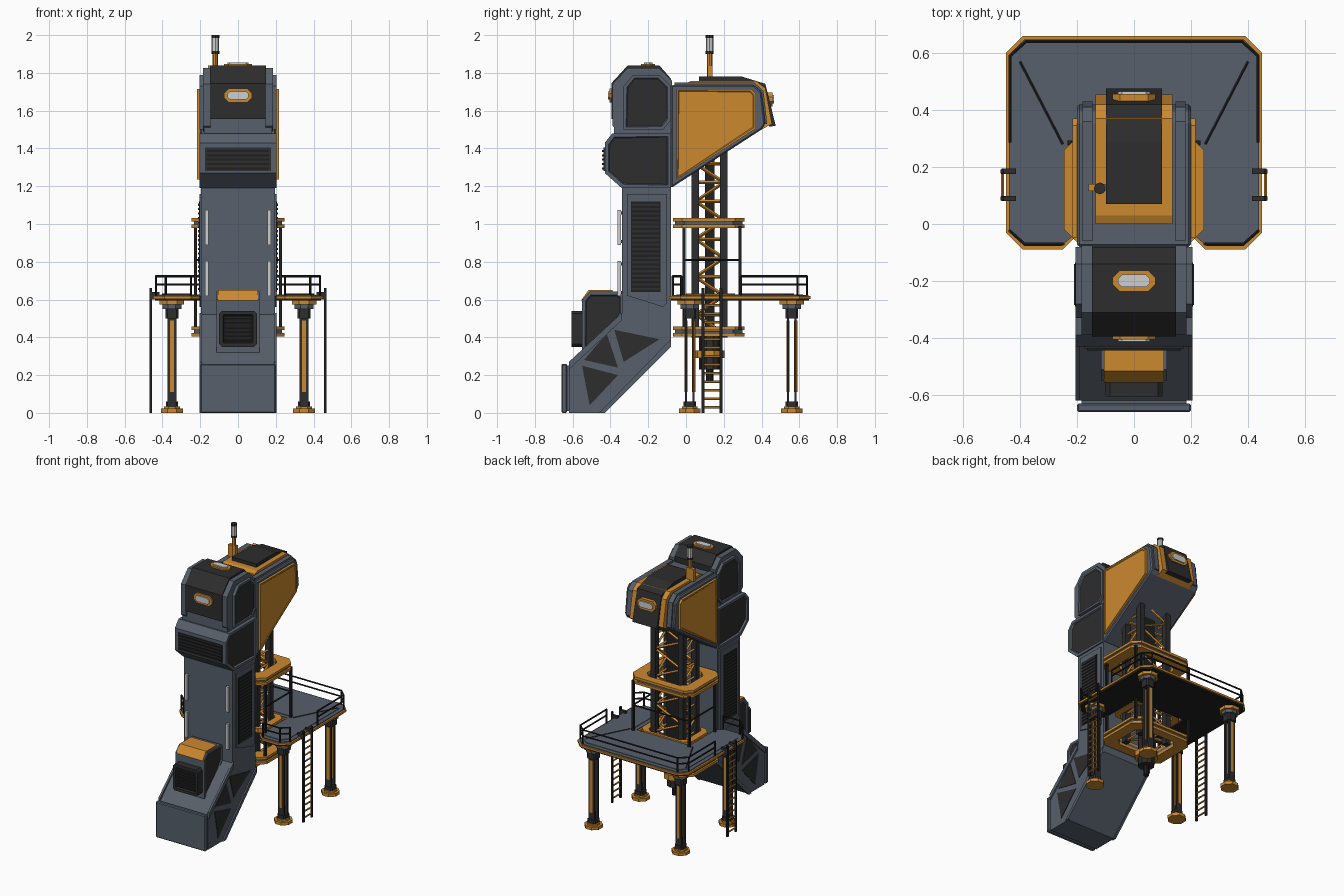
import bpy, bmesh, math
from mathutils import Vector

if "Cube" in bpy.data.objects:
    bpy.data.objects.remove(bpy.data.objects["Cube"])

def mat(name, r, g, b):
    m = bpy.data.materials.new(name)
    m.diffuse_color = (r, g, b, 1)
    m.use_nodes = True
    m.node_tree.nodes["Principled BSDF"].inputs["Base Color"].default_value = m.diffuse_color
    return m

GRAY = mat("slate gray", .095, .115, .145)
DARK = mat("charcoal", .026, .026, .027)
BLACK = mat("black steel", .014, .014, .015)
ORANGE = mat("safety orange", .60, .25, .028)
WHITE = mat("lamp white", .62, .62, .62)

def finish(name, bm, mats, bev=0):
    bmesh.ops.recalc_face_normals(bm, faces=bm.faces)
    me = bpy.data.meshes.new(name)
    bm.to_mesh(me)
    bm.free()
    for m in mats:
        me.materials.append(m)
    ob = bpy.data.objects.new(name, me)
    bpy.context.collection.objects.link(ob)
    if bev:
        mod = ob.modifiers.new("bevel", 'BEVEL')
        mod.width, mod.segments, mod.limit_method = bev, 1, 'ANGLE'
    return ob

def place(axis, u, v, t):
    return {'x': (t, u, v), 'y': (u, t, v), 'z': (u, v, t)}[axis]

def prism(name, pts, axis, a, b, m, bev=0, panel=None):
    """Extruded outline; panel=(margin, depth, material) recesses both end caps."""
    bm = bmesh.new()
    lo = [bm.verts.new(place(axis, u, v, a)) for u, v in pts]
    hi = [bm.verts.new(place(axis, u, v, b)) for u, v in pts]
    n = len(pts)
    caps = [bm.faces.new(lo), bm.faces.new(hi)]
    for i in range(n):
        bm.faces.new((lo[i], lo[(i + 1) % n], hi[(i + 1) % n], hi[i]))
    bmesh.ops.recalc_face_normals(bm, faces=bm.faces)
    if panel:
        bmesh.ops.inset_individual(bm, faces=caps, thickness=panel[0], depth=0)
        bmesh.ops.inset_individual(bm, faces=caps, thickness=.006, depth=-panel[1])
        for f in caps:
            f.material_index = 1
    return finish(name, bm, [m] + ([panel[2]] if panel else []), bev)

def both(name, pts, a, b, m, **k):
    for s, side in ((-1, "left"), (1, "right")):
        prism(f"{name}_{side}", pts, 'x', s * a, s * b, m, **k)

def rect(u0, u1, v0, v1, c=0):
    if not c:
        return [(u0, v0), (u1, v0), (u1, v1), (u0, v1)]
    return [(u0 + c, v0), (u1 - c, v0), (u1, v0 + c), (u1, v1 - c),
            (u1 - c, v1), (u0 + c, v1), (u0, v1 - c), (u0, v0 + c)]

def box(name, x0, x1, y0, y1, z0, z1, m, bev=0):
    return prism(name, rect(x0, x1, y0, y1), 'z', z0, z1, m, bev)

def rods(name, segs, r, m, n=6):
    bm = bmesh.new()
    for p, q in segs:
        p, q = Vector(p), Vector(q)
        d = q - p
        mx = d.to_track_quat('Z', 'Y').to_matrix().to_4x4()
        mx.translation = (p + q) / 2
        bmesh.ops.create_cone(bm, cap_ends=True, segments=n, radius1=r, radius2=r,
                              depth=d.length, matrix=mx)
    return finish(name, bm, [m])

def ring(name, outer, inner, z0, z1, m):
    bm = bmesh.new()
    L = [[bm.verts.new((x, y, z)) for x, y in p]
         for p, z in ((outer, z0), (outer, z1), (inner, z1), (inner, z0))]
    for k in range(4):
        for i in range(8):
            j = (i + 1) % 8
            bm.faces.new((L[k][i], L[k][j], L[(k + 1) % 4][j], L[(k + 1) % 4][i]))
    return finish(name, bm, [m])

def lamp(name, axis, u, v, a, b):
    s = .008 if b > a else -.008
    prism(name + "_frame", rect(u - .075, u + .075, v - .037, v + .037, .025), axis, a, b, ORANGE)
    prism(name + "_lens", rect(u - .056, u + .056, v - .022, v + .022, .014), axis, b, b + s, WHITE)

# --- Tower: leaning foot and upright body
prism("tower_body", [(-.62, 0), (-.44, 0), (-.08, .36), (-.08, 1.2), (-.34, 1.2), (-.34, .52), (-.62, .25)],
      'x', -.195, .195, GRAY)
box("foot_plate", -.2, .2, -.66, -.63, 0, .26, GRAY, .006)
box("foot_collar", -.185, .185, -.635, -.6, .01, .25, GRAY)
for i, t in enumerate([[(-.38, .44), (-.14, .39), (-.33, .27)],
                       [(-.42, .42), (-.54, .28), (-.36, .24)],
                       [(-.55, .25), (-.36, .2), (-.51, .04)]]):
    both(f"truss_recess_{i}", t, .195, .1985, DARK)
# raised edge ribs on the lean
both("lean_rib_low", [(-.46, 0), (-.43, 0), (-.08, .35), (-.08, .39)], .19, .205, GRAY)
both("lean_rib_high", [(-.62, .23), (-.62, .27), (-.34, .53), (-.34, .49)], .19, .205, GRAY)
# side louvers
both("louver_frame", [(-.31, .62), (-.12, .56), (-.1, .58), (-.1, 1.16), (-.31, 1.16)], .19, .205, GRAY)
both("louver_back", rect(-.29, -.135, .64, 1.12), .2, .207, BLACK)
for i in range(20):
    z = .65 + i * .0235
    both(f"louver_slat_{i}", rect(-.285, -.14, z, z + .012), .2, .211, DARK)
# front grab handles
for s in (-1, 1):
    for z in (.62, .89):
        box("grab_handle", s * .165 - .01, s * .165 + .01, -.362, -.345, z, z + .185, WHITE)
        for dz in (.01, .16):
            box("handle_mount", s * .165 - .008, s * .165 + .008, -.35, -.335, z + dz, z + dz + .015, DARK)

# --- Front equipment cabinet
prism("cabinet", [(-.55, .32), (-.55, .6), (-.51, .642), (-.36, .642), (-.33, .62), (-.33, .52), (-.5, .28)],
      'x', -.115, .115, GRAY, panel=(.018, .008, DARK))
prism("cabinet_hood", [(-.556, .595), (-.516, .65), (-.39, .65), (-.39, .63), (-.50, .63), (-.54, .595)],
      'x', -.105, .105, ORANGE)
prism("cabinet_vent", rect(-.1, .1, .35, .54, .015), 'y', -.54, -.605, DARK, panel=(.022, .012, BLACK))
for i in range(6):
    box("vent_slat", -.07, .07, -.601, -.59, .382 + i * .022, .39 + i * .022, DARK)

# --- Upper tower blocks
prism("shoulder_block", [(-.34, 1.19), (-.43, 1.27), (-.43, 1.43), (-.39, 1.48), (-.08, 1.48), (-.08, 1.19)],
      'x', -.205, .205, GRAY, panel=(.022, .012, DARK))
box("shoulder_vent", -.175, .175, -.437, -.42, 1.28, 1.405, DARK)
for i in range(5):
    box("shoulder_slat", -.165, .165, -.444, -.43, 1.289 + i * .023, 1.3 + i * .023, BLACK)
box("neck_block", -.18, .18, -.38, -.08, 1.47, 1.56, GRAY)
cheek = [(-.39, 1.52), (-.39, 1.74), (-.31, 1.825), (-.14, 1.825), (-.075, 1.76), (-.075, 1.51), (-.1, 1.49), (-.36, 1.49)]
both("top_cheek", [(y, z) for y, z in cheek], .145, .185, GRAY)
both("top_side_panel", [(-.33, 1.50), (-.33, 1.73), (-.28, 1.79), (-.14, 1.79), (-.08, 1.73), (-.08, 1.55), (-.12, 1.50)],
     .18, .205, GRAY, panel=(.018, .006, DARK))
prism("top_cowl", [(-.395, 1.555), (-.395, 1.745), (-.31, 1.838), (-.14, 1.838), (-.08, 1.77), (-.08, 1.555)],
      'x', -.148, .148, DARK)
lamp("front_lamp", 'y', 0, 1.68, -.39, -.405)
lamp("top_lamp", 'z', 0, -.2, 1.83, 1.848)

# --- Hoist head
prism("head_shell", [(-.08, 1.19), (-.08, 1.735), (.36, 1.735), (.40, 1.70), (.42, 1.53), (.4, 1.5)],
      'x', -.2, .2, GRAY, .008)
both("head_rib", [(-.06, 1.7), (-.06, 1.75), (.36, 1.75), (.41, 1.705), (.43, 1.53), (.38, 1.53)], .145, .18, GRAY)
both("head_side_panel", [(-.05, 1.235), (-.05, 1.715), (.345, 1.715), (.37, 1.69), (.37, 1.505)],
     .195, .216, ORANGE, panel=(.012, .004, ORANGE))
prism("head_core", [(0, 1.6), (0, 1.745), (.03, 1.758), (.37, 1.758), (.42, 1.72), (.455, 1.53), (.40, 1.5)],
      'x', -.135, .135, ORANGE)
prism("head_cowl", [(.07, 1.75), (.07, 1.782), (.29, 1.782), (.42, 1.742), (.475, 1.52), (.44, 1.515), (.40, 1.7), (.28, 1.75)],
      'x', -.098, .098, DARK)
lamp("back_lamp", 'y', 0, 1.66, .42, .457)
# beacon
box("beacon_bracket", -.16, -.1, .115, .14, 1.75, 1.84, ORANGE)
rods("beacon_post", [((-.12, .125, 1.75), (-.12, .125, 1.91))], .014, ORANGE, 8)
rods("beacon_lens", [((-.12, .125, 1.91), (-.12, .125, 1.99))], .02, WHITE, 8)
rods("beacon_cap", [((-.12, .125, 1.985), (-.12, .125, 2.0)), ((-.12, .125, 1.9), (-.12, .125, 1.915))], .021, DARK, 8)

# --- Lattice mast
MX, Y0, Y1 = .11, .05, .2
lat = []
for i in range(10):
    z, w = .42 + i * .1, .52 + i * .1
    f = 1 if i % 2 else -1
    for s in (-1, 1):
        lat.append(((s * MX, Y0 if f > 0 else Y1, z), (s * MX, Y1 if f > 0 else Y0, w)))
        y = Y0 if s < 0 else Y1
        lat.append(((-f * MX, y, z), (f * MX, y, w)))
        lat.append(((s * MX, Y0, z), (s * MX, Y1, z)))
rods("mast_lattice", lat, .009, ORANGE, 4)
for x in (-MX, MX):
    for y in (Y0, Y1):
        box("mast_column", x - .02, x + .02, y - .02, y + .02, .4, 1.45, DARK)
box("mast_core", -.05, .05, .1, .15, .4, 1.4, BLACK)
for nm, r, a, b, m in (("hoist_drum", .055, .23, .42, DARK), ("hoist_band", .078, .29, .33, ORANGE),
                       ("hoist_tip", .02, .16, .24, BLACK)):
    rods(nm, [((0, .125, a), (0, .125, b))], r, m, 10)

# --- Guard rings around the mast
for z in (.405, .98):
    hole = rect(-.165, .165, 0, .25, .04)
    for nm, d, a, b, m in (("ring_bottom", 0, 0, .018, ORANGE), ("ring_groove", .012, .018, .034, GRAY),
                           ("ring_top", 0, .034, .052, ORANGE)):
        ring(nm, rect(-.245 + d, .245 - d, -.07 + d, .31 - d, .05), hole, z + a, z + b, m)
ring("mast_floor_collar", rect(-.2, .2, 0, .26, .04), rect(-.15, .15, .01, .24, .03), .6, .632, ORANGE)
for x in (-.225, .225):
    for y in (-.01, .285):
        box("ring_post", x - .008, x + .008, y - .008, y + .008, .44, .99, BLACK)
rods("ring_rail", [((-.225, .285, .81), (.225, .285, .81))] +
     [((s * .225, -.01, .81), (s * .225, .285, .81)) for s in (-1, 1)], .006, BLACK)

# --- U-shaped platform
def deck(d):
    half = [(.2 + d, .25 + d), (.2 + d, -.04), (.25 + d / 2, -.09 + d), (.39 - d / 2, -.09 + d),
            (.45 - d, -.03 + d / 2), (.45 - d, .6 - d / 2), (.39 - d / 2, .66 - d)]
    return half + [(-x, y) for x, y in reversed(half)]
prism("deck_underside", deck(.01), 'z', .594, .606, BLACK)
prism("deck_border", deck(0), 'z', .604, .618, ORANGE)
prism("deck_trim", deck(.012), 'z', .616, .624, GRAY)
prism("deck_floor", deck(.04), 'z', .622, .628, GRAY)
rods("deck_seam", [((s * .25, .28, .628), (s * .4, .57, .628)) for s in (-1, 1)], .004, DARK, 4)
# railings
rail = []
for z in (.68, .723):
    rail.append(((-.38, .64, z), (.38, .64, z)))
    for s in (-1, 1):
        rail += [((s * .435, .29, z), (s * .435, .59, z)), ((s * .435, .59, z), (s * .38, .64, z)),
                 ((s * .25, -.07, z), (s * .385, -.07, z)), ((s * .385, -.07, z), (s * .435, -.025, z))]
for s in (-1, 1):
    for x, y in ((.435, .29), (.435, .59), (.38, .64), (.25, -.07), (.385, -.07), (.435, -.025)):
        rail.append(((s * x, y, .61), (s * x, y, .726)))
rods("deck_railing", rail, .006, BLACK)

# --- Legs
for x in (-.35, .35):
    for y in (.02, .56):
        def pad(nm, w, a, b, m, c=.3):
            prism(nm, rect(x - w, x + w, y - w, y + w, w * 2 * c), 'z', a, b, m)
        pad("leg_foot", .058, 0, .022, ORANGE)
        pad("leg_foot_step", .042, .022, .034, ORANGE)
        pad("leg_ankle", .032, .03, .06, DARK, .15)
        pad("leg_collar", .034, .5, .56, DARK, .15)
        pad("leg_cap", .05, .55, .575, GRAY)
        pad("leg_head", .065, .573, .597, ORANGE)
        for s in (-1, 1):
            yc = y + s * .02
            box("leg_post", x - .024, x + .024, yc - .006, yc + .006, .05, .53, DARK)
            box("leg_stripe", x - .011, x + .011, yc - .009, yc + .009, .11, .49, ORANGE)

# --- Side ladders
for s in (-1, 1):
    for y in (.09, .185):
        box("ladder_rail", s * .462 - .006, s * .462 + .006, y - .007, y + .007, 0, .66, BLACK)
        box("ladder_clamp", s * .44 - .025, s * .44 + .025, y - .009, y + .009, .6, .64, DARK)
    rods("ladder_rungs", [((s * .462, .09, .03 + i * .045), (s * .462, .185, .03 + i * .045)) for i in range(13)],
         .006, ORANGE)
